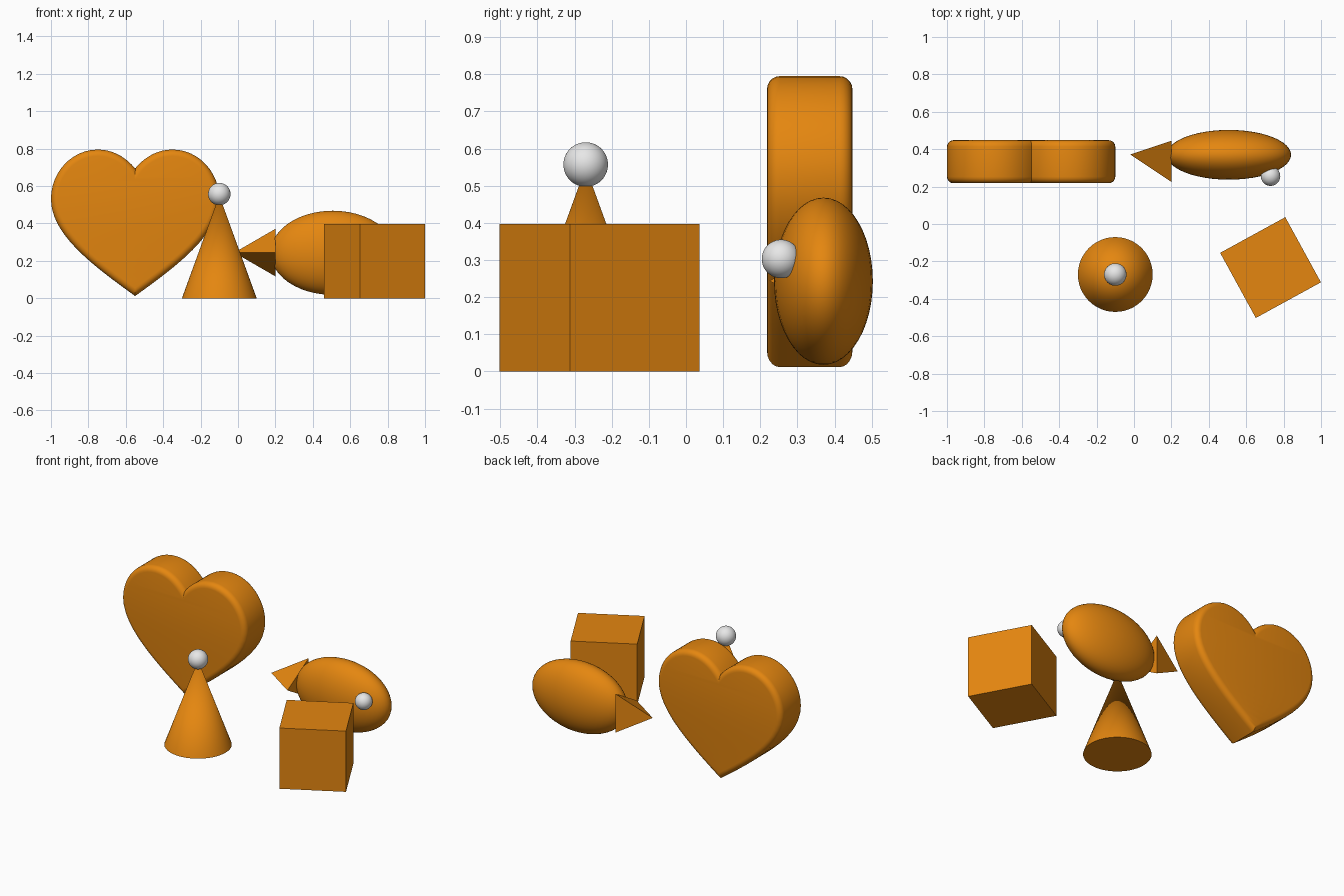
import bpy
import bmesh
from math import radians

default = bpy.data.objects.get("Cube")
if default:
    bpy.data.objects.remove(default, do_unlink=True)


def make_material(name, rgb):
    mat = bpy.data.materials.new(name)
    mat.use_nodes = True
    mat.diffuse_color = (*rgb, 1)
    mat.node_tree.nodes["Principled BSDF"].inputs["Base Color"].default_value = (*rgb, 1)
    return mat


ORANGE = make_material("orange", (0.78, 0.24, 0.005))
GREY = make_material("light grey", (0.8, 0.8, 0.8))


def finish(name, mat, smooth=True):
    """Name and colour the active object, then smooth its rounded faces."""
    obj = bpy.context.object
    obj.name = name
    obj.data.name = name
    obj.data.materials.clear()
    obj.data.materials.append(mat)
    if smooth:
        bpy.ops.object.shade_smooth_by_angle(angle=radians(30))
    return obj


def ball(name, mat, centre, radii):
    bpy.ops.mesh.primitive_uv_sphere_add(segments=48, ring_count=24, radius=1, location=centre)
    bpy.context.object.scale = radii
    bpy.ops.object.transform_apply(location=False, rotation=False, scale=True)
    return finish(name, mat)


# Heart: mirrored bezier outline, extruded with a rounded rim
RIM = 0.035
# each knot: handle in, point, handle out, going from the tip up to the notch
half = [
    ((-0.2, 0.2), (0, 0.055), (0.2, 0.2)),
    ((0.415, 0.36), (0.415, 0.53), (0.415, 0.657)),
    ((0.318, 0.76), (0.2, 0.76), (0.1, 0.76)),
    ((0.035, 0.69), (0, 0.634), (-0.035, 0.69)),
]
mirrored = [tuple((-x, z) for x, z in reversed(knot)) for knot in half[2:0:-1]]
curve = bpy.data.curves.new("heart", "CURVE")
curve.dimensions = "2D"
curve.fill_mode = "BOTH"
curve.resolution_u = 12
curve.extrude = 0.115 - RIM
curve.bevel_depth = RIM
curve.bevel_resolution = 4
spline = curve.splines.new("BEZIER")
spline.use_cyclic_u = True
knots = half + mirrored
spline.bezier_points.add(len(knots) - 1)
for point, (before, at, after) in zip(spline.bezier_points, knots):
    point.handle_left_type = point.handle_right_type = "FREE"
    point.co = (*at, 0)
    point.handle_left = (*before, 0)
    point.handle_right = (*after, 0)
heart = bpy.data.objects.new("heart", curve)
bpy.context.collection.objects.link(heart)
heart.location = (-0.55, 0.333, 0)
heart.rotation_euler.x = radians(90)
bpy.ops.object.select_all(action="DESELECT")
heart.select_set(True)
bpy.context.view_layer.objects.active = heart
bpy.ops.object.convert(target="MESH")
heart = bpy.context.object
bm = bmesh.new()
bm.from_mesh(heart.data)
bmesh.ops.remove_doubles(bm, verts=bm.verts, dist=0.0001)
bmesh.ops.recalc_face_normals(bm, faces=bm.faces)
bm.to_mesh(heart.data)
bm.free()
finish("heart", ORANGE)

# Cone with a ball on its point
bpy.ops.mesh.primitive_cone_add(vertices=48, radius1=0.2, depth=0.55, location=(-0.1, -0.27, 0.275))
finish("cone", ORANGE)
ball("cone_ball", GREY, (-0.1, -0.27, 0.557), (0.06, 0.06, 0.06))

# Turned box
bpy.ops.mesh.primitive_cube_add(size=0.397, location=(0.73, -0.233, 0.1985), rotation=(0, 0, radians(28.7)))
finish("box", ORANGE, smooth=False)

# Fish: egg-shaped body, three-sided tail and a single eye
ball("fish_body", ORANGE, (0.507, 0.37, 0.243), (0.333, 0.133, 0.225))
ball("fish_eye", GREY, (0.73, 0.256, 0.303), (0.052, 0.052, 0.052))

bm = bmesh.new()
tip = bm.verts.new((-0.02, 0.372, 0.244))
base = [bm.verts.new((0.2, y, z)) for y, z in ((0.225, 0.244), (0.445, 0.371), (0.445, 0.117))]
bm.faces.new(base)
for i in range(3):
    bm.faces.new((base[i], base[i - 1], tip))
bmesh.ops.recalc_face_normals(bm, faces=bm.faces)
mesh = bpy.data.meshes.new("fish_tail")
bm.to_mesh(mesh)
bm.free()
tail = bpy.data.objects.new("fish_tail", mesh)
bpy.context.collection.objects.link(tail)
mesh.materials.append(ORANGE)
